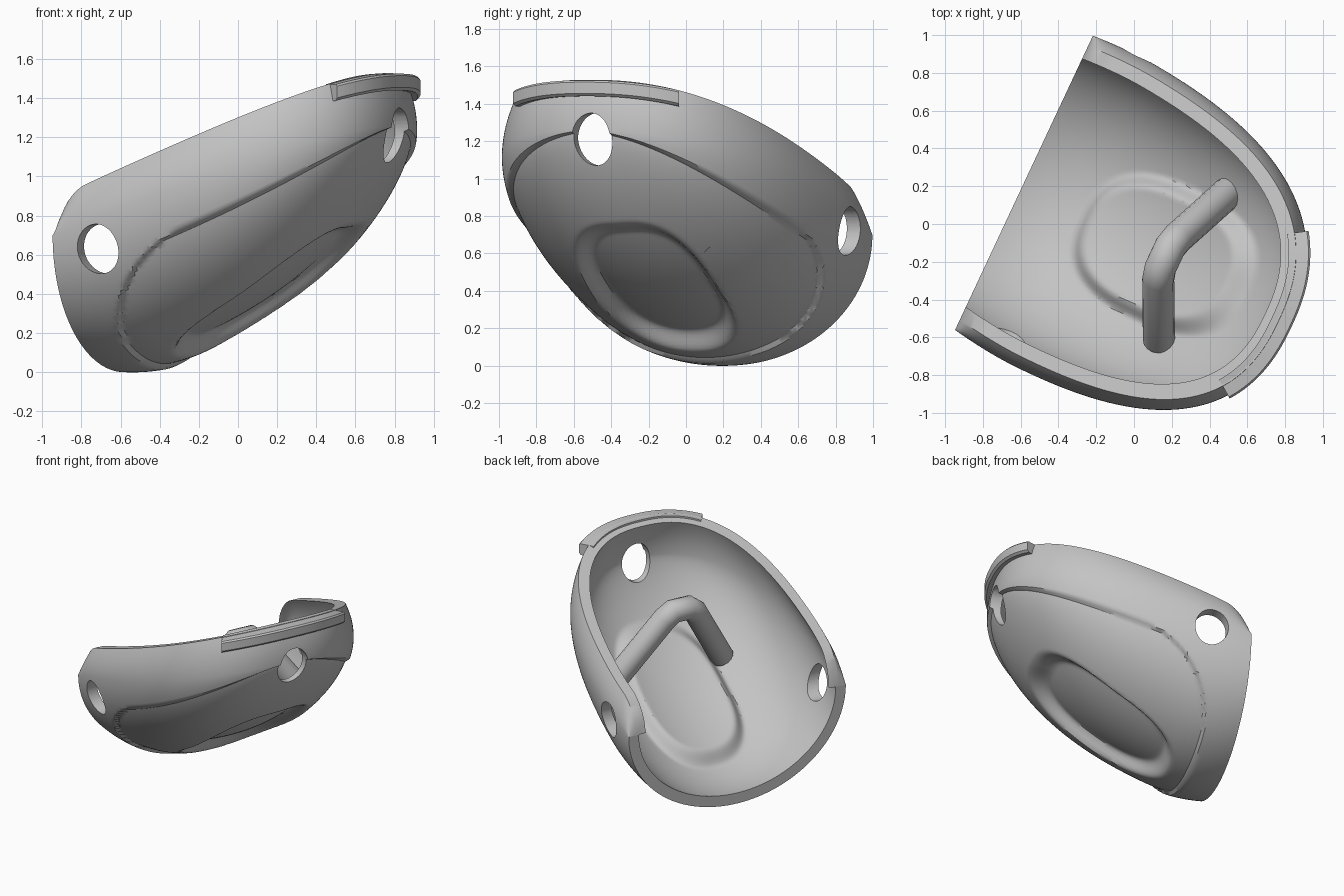
import bpy, bmesh, math
from mathutils import Vector, Matrix

if "Cube" in bpy.data.objects:
    bpy.data.objects.remove(bpy.data.objects["Cube"], do_unlink=True)

# The shell is designed along its own axis (u, w, z), then turned into place
TURN = Matrix.Rotation(math.radians(-25.1), 4, 'Z')
BACK, LENGTH, WALL = -0.62, 1.59, 0.08

grey = bpy.data.materials.new("plain_grey")
grey.use_nodes = True
grey.diffuse_color = (0.55, 0.55, 0.55, 1)
grey.node_tree.nodes["Principled BSDF"].inputs["Base Color"].default_value = (0.55, 0.55, 0.55, 1)


def step(x):
    x = max(0.0, min(1.0, x))
    return x * x * (3 - 2 * x)


def make_object(name, bm):
    mesh = bpy.data.meshes.new(name)
    bm.to_mesh(mesh)
    bm.free()
    mesh.transform(TURN)
    ob = bpy.data.objects.new(name, mesh)
    bpy.context.collection.objects.link(ob)
    mesh.materials.append(grey)
    return ob


def activate(ob):
    bpy.ops.object.select_all(action='DESELECT')
    ob.select_set(True)
    bpy.context.view_layer.objects.active = ob


def smooth(ob, degrees=35):
    activate(ob)
    bpy.ops.object.shade_smooth_by_angle(angle=math.radians(degrees))


def rim_height(u):
    z = 1.0 + 0.4 * (u + 0.35)
    d = min(1.0, max(0.0, (-0.45 - u) / 0.17))
    return z - 0.2 * (1 - math.sqrt(1 - d * d))


def surface(t, p, inset=0.0):
    """Point on the bowl: t runs back to nose, |p| 0-1 keel to widest, 1-2 up to the rim."""
    u = BACK + (LENGTH - inset) * t
    fall = max(0.0, 1 - t ** 3)
    near_back = max(0.0, 1 - t / 0.25) ** 2
    half = (0.885 - inset) * fall ** 0.42 - 0.025 * near_back
    depth = (0.78 - inset) * fall ** 0.66 - 0.08 * near_back
    middle = -0.05 - 0.055 * (u - BACK)
    widest = 0.7 + 0.35 * (u - BACK)
    side = -1 if p < 0 else 1
    a = abs(p)
    if a <= 1:
        w = half * math.sin(a * math.pi / 2)
        z = widest - depth * math.cos(a * math.pi / 2)
    else:
        v = a - 1
        rise = max(0.004, rim_height(u) - widest)
        w = half * (1 - 0.07 * v * v)
        z = widest + v * rise
        u -= 0.06 * v * v * t ** 3
    return Vector((u, middle + side * w, z))


def pocket(co):
    r = (abs((co.x - 0.22) / 0.5) ** 2.6 + abs((co.y + 0.08) / 0.39) ** 2.6) ** (1 / 2.6)
    return Vector((-0.5, 0, 0.85)) * 0.09 * step((1 - r) / 0.25)


def panel(t, p):
    u = BACK + LENGTH * t
    if abs(p) > 1:
        return 0.0
    rise = (1 - math.cos(p * math.pi / 2)) / 0.7
    return step((1 - math.hypot(max(0, 0.1 - u) / 0.5, rise)) / 0.03)


# Shell: outer skin with recessed panel, plain inner skin, joined along the rim
SLICES, LOW, HIGH = 150, 60, 14
params = [i / LOW for i in range(LOW + 1)] + [1 + i / HIGH for i in range(1, HIGH + 1)]
params = [-p for p in reversed(params[1:])] + params
bm = bmesh.new()


def add_skin(inset_rule):
    """Adds one skin of the shell and returns its open edge as a list of vertices."""
    rows = []
    for i in range(SLICES + 1):
        t = 1 - (1 - i / SLICES) ** 2
        points = [surface(t, p, inset_rule(t, p)) for p in params]
        rows.append([bm.verts.new(co + pocket(co)) for co in points])
    for r0, r1 in zip(rows, rows[1:]):
        for j in range(len(params) - 1):
            bm.faces.new((r0[j], r0[j + 1], r1[j + 1], r1[j]))
    return [r[0] for r in reversed(rows)] + rows[0][1:-1] + [r[-1] for r in rows]


outer_edge = add_skin(lambda t, p: 0.025 * panel(t, p))
inner_edge = add_skin(lambda t, p: WALL)
for k in range(len(outer_edge) - 1):
    bm.faces.new((outer_edge[k], outer_edge[k + 1], inner_edge[k + 1], inner_edge[k]))
bmesh.ops.remove_doubles(bm, verts=bm.verts[:], dist=1e-6)
bmesh.ops.recalc_face_normals(bm, faces=bm.faces[:])
if bm.calc_volume(signed=True) < 0:
    bmesh.ops.reverse_faces(bm, faces=bm.faces[:])
shell = make_object("shell", bm)


# Round strap holes, one on each side and a taller one in the nose
def cut_hole(position, axis, radius, stretch):
    bm = bmesh.new()
    bmesh.ops.create_cone(bm, cap_ends=True, segments=48, radius1=radius, radius2=radius, depth=0.5)
    turn = Vector(axis).to_track_quat('Z', 'Y').to_matrix().to_4x4()
    bmesh.ops.transform(bm, matrix=turn, verts=bm.verts)
    bmesh.ops.scale(bm, vec=(1, 1, stretch), verts=bm.verts)
    bmesh.ops.translate(bm, vec=position, verts=bm.verts)
    cutter = make_object("hole_cutter", bm)
    cutter.hide_render = True
    mod = shell.modifiers.new("hole", 'BOOLEAN')
    mod.operation = 'DIFFERENCE'
    mod.solver = 'EXACT'
    mod.object = cutter
    activate(shell)
    bpy.ops.object.modifier_apply(modifier=mod.name)
    bpy.data.objects.remove(cutter, do_unlink=True)


cut_hole((-0.36, -0.9, 0.63), (0, 1, 0), 0.115, 1.1)
cut_hole((-0.34, 0.8, 0.72), (0, 1, 0), 0.115, 1.13)
cut_hole((0.93, -0.11, 1.21), (1, 0, 0), 0.112, 1.25)
smooth(shell)

# Brow ridge: a band standing proud of the wall just under the rim at the nose
path = []
COUNT, START = 30, 0.915
for side in (-1, 1):
    ts = [1 - (1 - START) * (1 - i / COUNT) ** 2.5 for i in range(COUNT + 1)]
    run = [surface(t, side * 1.99) for t in ts]
    path += run if side < 0 else run[-2::-1]
bm = bmesh.new()
rings = []
for i, co in enumerate(path):
    tangent = path[min(i + 1, len(path) - 1)] - path[max(i - 1, 0)]
    out = Vector((tangent.y, -tangent.x, 0)).normalized()
    corners = [(-0.04, -0.085), (0.06, -0.085), (0.075, -0.07), (0.075, -0.01), (0.065, 0.0), (-0.04, 0.0)]
    rings.append([bm.verts.new(co + out * d + Vector((0, 0, h))) for d, h in corners])
for r0, r1 in zip(rings, rings[1:]):
    for j in range(len(r0)):
        k = (j + 1) % len(r0)
        bm.faces.new((r0[j], r0[k], r1[k], r1[j]))
bm.faces.new(rings[0])
bm.faces.new(rings[-1])
bmesh.ops.recalc_face_normals(bm, faces=bm.faces[:])
smooth(make_object("brow_ridge", bm))

# Inner grip: a bent bar spanning the inside of the bowl
curve = bpy.data.curves.new("inner_grip", 'CURVE')
curve.dimensions = '3D'
curve.bevel_depth = 0.085
curve.bevel_resolution = 6
curve.use_fill_caps = True
points = [(0.38, 0.36, 0.61), (0.24, 0.03, 1.07), (0.225, -0.03, 1.12),
          (0.225, -0.15, 1.12), (0.24, -0.21, 1.07), (0.38, -0.5, 0.61)]
spline = curve.splines.new('POLY')
spline.points.add(len(points) - 1)
for point, co in zip(spline.points, points):
    point.co = (*(TURN @ Vector(co)), 1)
grip = bpy.data.objects.new("inner_grip", curve)
bpy.context.collection.objects.link(grip)
curve.materials.append(grey)
activate(grip)
bpy.ops.object.convert(target='MESH')
smooth(bpy.context.view_layer.objects.active, 40)
